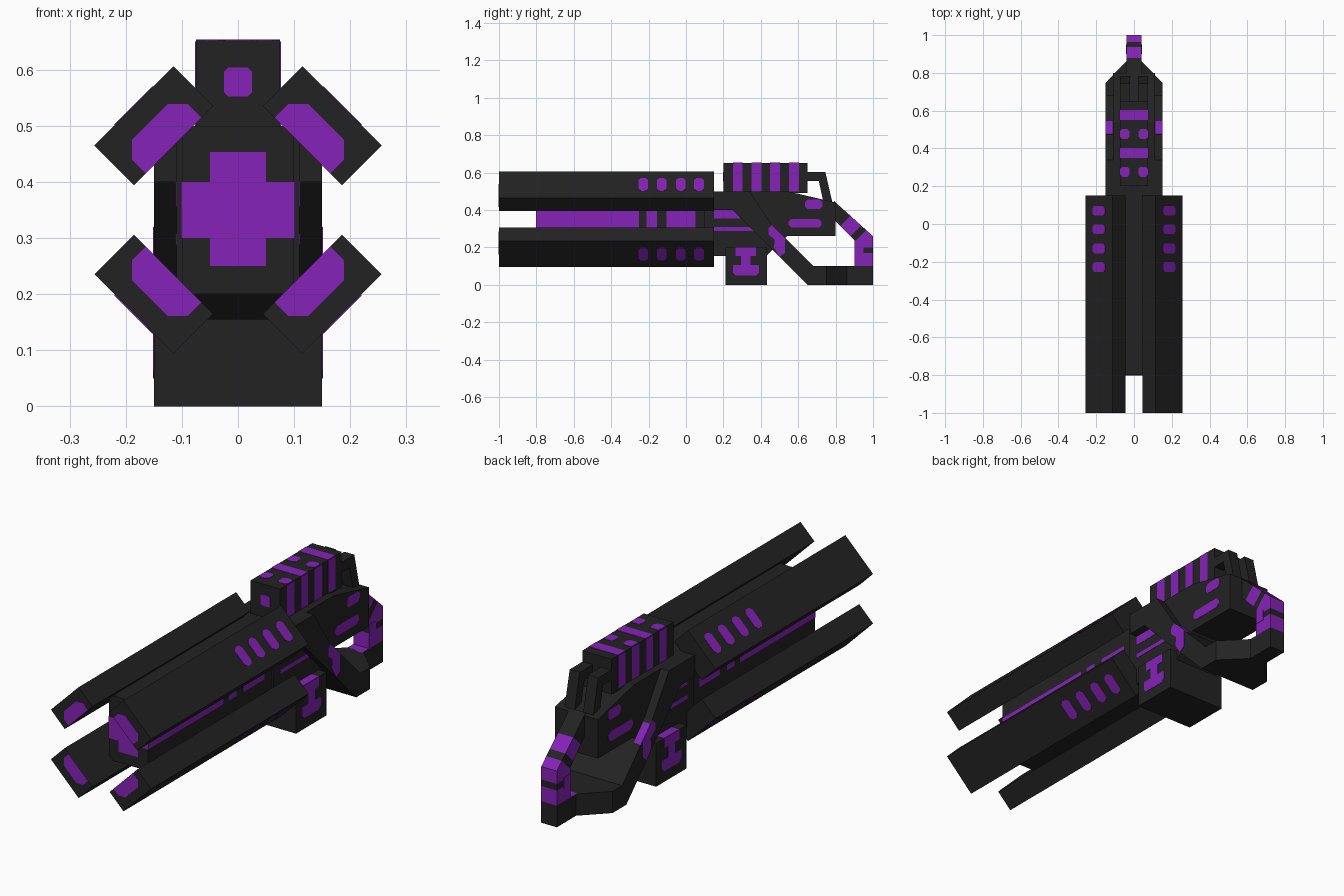
import bpy, bmesh, math
from mathutils import Vector

if "Cube" in bpy.data.objects:
    bpy.data.objects.remove(bpy.data.objects["Cube"])


def material(name, rgb):
    m = bpy.data.materials.new(name)
    m.diffuse_color = (*rgb, 1)
    m.use_nodes = True
    m.node_tree.nodes["Principled BSDF"].inputs["Base Color"].default_value = m.diffuse_color
    return m


BLACK = material("charcoal", (0.0165, 0.0165, 0.0165))
PURPLE = material("purple", (0.235, 0.016, 0.47))
X, Y, Z = Vector((1, 0, 0)), Vector((0, 1, 0)), Vector((0, 0, 1))
T = 0.0015  # paint plate half thickness


def prism(name, pts, origin, u, v, depth, mat=BLACK):
    """Extrude a 2D outline (u, v axes) by +-depth along its normal."""
    origin, n = Vector(origin), u.cross(v).normalized()
    bm = bmesh.new()
    rings = [[bm.verts.new(origin + u * a + v * b + n * s) for a, b in pts]
             for s in (-depth, depth)]
    bm.faces.new(rings[0])
    bm.faces.new(rings[1])
    for i in range(len(pts)):
        j = (i + 1) % len(pts)
        bm.faces.new((rings[0][i], rings[0][j], rings[1][j], rings[1][i]))
    bmesh.ops.recalc_face_normals(bm, faces=bm.faces)
    me = bpy.data.meshes.new(name)
    bm.to_mesh(me)
    bm.free()
    me.materials.append(mat)
    ob = bpy.data.objects.new(name, me)
    bpy.context.collection.objects.link(ob)
    return ob


def rect(a0, a1, b0, b1, c=0.0):
    """Rectangle outline, with optional cut corners."""
    if c == 0:
        return [(a0, b0), (a1, b0), (a1, b1), (a0, b1)]
    return [(a0 + c, b0), (a1 - c, b0), (a1, b0 + c), (a1, b1 - c),
            (a1 - c, b1), (a0 + c, b1), (a0, b1 - c), (a0, b0 + c)]


def side(name, pts, half, mat=BLACK):
    """Profile in the y-z plane, symmetric about x = 0."""
    return prism(name, pts, (0, 0, 0), Y, Z, half, mat)


def side_marks(name, pts, x):
    """Painted plate on both sides."""
    for s in (-1, 1):
        prism(name, pts, (s * x, 0, 0), Y, Z, T, PURPLE)


# Four tilted barrels with vents and muzzle marks
for sx in (-1, 1):
    for sz in (-1, 1):
        c = Vector((sx * 0.15, 0, 0.35 + sz * 0.15))
        along = Vector((sx, 0, -sz)).normalized()
        out = Vector((sx, 0, sz)).normalized()
        prism("barrel", rect(-0.1, 0.1, -0.05, 0.05), c - Y * 0.425, along, out, 0.575)
        prism("muzzle_mark", [(-0.07, -0.05), (0.07, -0.05), (0.07, -0.015), (0.045, 0.01),
                              (-0.045, 0.01), (-0.07, -0.015)],
              c - Y, along, out, T, PURPLE)
        for y in (-0.228, -0.13, -0.028, 0.07):
            prism("barrel_vent", rect(-0.048, 0.048, y - 0.026, y + 0.026, 0.014),
                  c + out * 0.05, along, Y, T, PURPLE)

# Central core with cross mark and side strips
side("core", rect(-0.8, 0.16, 0.2, 0.5), 0.1)
prism("core_front_mark", rect(-0.1, 0.1, 0.3, 0.4), (0, -0.8, 0), X, Z, T, PURPLE)
for z0, z1 in ((0.25, 0.3), (0.4, 0.453)):
    prism("core_front_mark", rect(-0.05, 0.05, z0, z1), (0, -0.8, 0), X, Z, T, PURPLE)
for y0, y1 in ((-0.8, -0.25), (-0.21, -0.155), (-0.105, 0.05)):
    side_marks("core_strip", rect(y0, y1, 0.3, 0.4), 0.1)

# Main body
side("body", [(0.1, 0.2), (0.15, 0.155), (0.43, 0.155), (0.54, 0.26), (0.8, 0.26),
              (0.8, 0.44), (0.54, 0.5), (0.1, 0.5)], 0.11)
side_marks("body_strip", rect(0.15, 0.29, 0.355, 0.4), 0.11)
side_marks("body_strip", rect(0.15, 0.36, 0.288, 0.308), 0.11)
side_marks("body_mark", rect(0.635, 0.73, 0.405, 0.455, 0.015), 0.11)
side_marks("body_mark", rect(0.548, 0.725, 0.305, 0.352, 0.015), 0.11)

# Diagonal frame from the upper collar to the lower rail
side("diagonal_frame", [(0.15, 0.4), (0.25, 0.4), (0.65, 0), (0.75, 0), (0.75, 0.1),
                        (0.68, 0.1), (0.46, 0.32), (0.34, 0.5), (0.15, 0.5)], 0.15)
side_marks("frame_mark", [(0.44, 0.27), (0.475, 0.24), (0.47, 0.2), (0.5, 0.15), (0.53, 0.17),
                          (0.53, 0.25), (0.46, 0.32), (0.44, 0.3)], 0.15)
for s in (-1, 1):
    prism("frame_mark", rect(-0.018, 0.018, 0.02, 0.12), (s * 0.1325, 0.46, 0.32), X,
          Vector((0, 1, -1)).normalized(), T, PURPLE)

# Tapered lower rail
prism("lower_rail", [(-0.15, 0.75), (-0.04, 0.86), (0.04, 0.86), (0.15, 0.75)],
      (0, 0, 0.05), X, Y, 0.05)

# Rear grip, striped by cutting across and colouring by position
grip = side("rear_grip", [(0.79, 0.45), (0.8, 0.44), (1, 0.26), (1, 0), (0.85, 0), (0.85, 0.1),
                          (0.9, 0.1), (0.9, 0.24), (0.8, 0.34), (0.79, 0.34)], 0.04)
grip.data.materials.append(PURPLE)
bm = bmesh.new()
bm.from_mesh(grip.data)
slant = Vector((0, 1, -1))
cuts = [((0, 0, z), Z) for z in (0.1, 0.17, 0.2)]
cuts += [((0, y, 0), slant) for y in (0.51, 0.62, 0.67)]
for co, no in cuts:
    bmesh.ops.bisect_plane(bm, geom=bm.verts[:] + bm.edges[:] + bm.faces[:],
                           plane_co=co, plane_no=no)
for f in bm.faces:
    p = f.calc_center_median()
    d = p.y - p.z
    band = 0.51 < d < 0.62
    low = 0.1 < p.z < 0.17
    corner = p.z > 0.2 and d > 0.67
    f.material_index = 1 if band or low or corner else 0
bm.to_mesh(grip.data)
bm.free()
side_marks("grip_mark", rect(0.9, 0.95, 0.16, 0.21), 0.04)

# Magazine with painted side mark
side("magazine", rect(0.21, 0.432, 0, 0.2), 0.15)
side_marks("magazine_mark", [(0.265, 0.05), (0.375, 0.05), (0.39, 0.065), (0.39, 0.105),
                             (0.345, 0.105), (0.345, 0.155), (0.375, 0.155), (0.375, 0.2),
                             (0.265, 0.2), (0.265, 0.155), (0.295, 0.155), (0.295, 0.105),
                             (0.25, 0.105), (0.25, 0.065)], 0.15)
for s in (-1, 1):
    prism("magazine_top_mark", rect(-0.02, 0.02, 0.265, 0.375), (s * 0.13, 0, 0.2), X, Y, T, PURPLE)

# Striped top housing
side("top_housing", rect(0.2, 0.65, 0.49, 0.652), 0.075)
for i, y in enumerate((0.25, 0.35, 0.45, 0.55)):
    side_marks("housing_stripe", rect(y, y + 0.053, 0.5, 0.65), 0.075)
    if i % 2:
        prism("housing_bar", rect(-0.075, 0.075, y, y + 0.053), (0, 0, 0.652), X, Y, T, PURPLE)
    else:
        for s in (-1, 1):
            prism("housing_dot", rect(-0.025, 0.025, y, y + 0.053, 0.012),
                  (s * 0.048, 0, 0.652), X, Y, T, PURPLE)
prism("housing_front_dot", rect(-0.025, 0.025, 0.552, 0.604, 0.008), (0, 0.2, 0), X, Z, T, PURPLE)

# Pair of rear hooks
for s in (-1, 1):
    prism("rear_hook", [(0.64, 0.555), (0.71, 0.555), (0.735, 0.44), (0.785, 0.43), (0.745, 0.602),
                        (0.64, 0.602)], (s * 0.0475, 0, 0), Y, Z, 0.0255)
